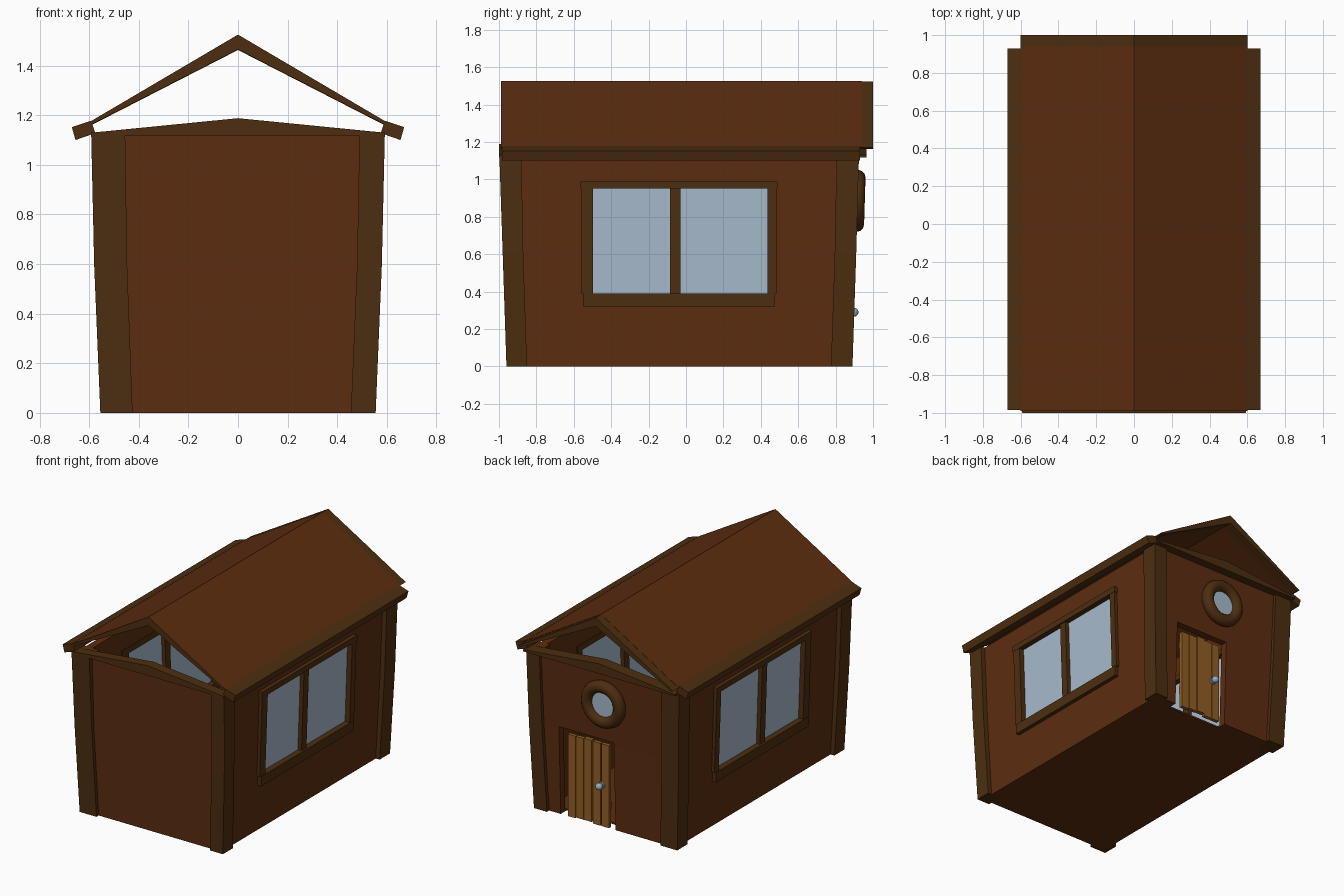
import bpy, bmesh, math, random
from mathutils import Matrix

if "Cube" in bpy.data.objects:
    bpy.data.objects.remove(bpy.data.objects["Cube"])

random.seed(4)


def material(name, rgb):
    m = bpy.data.materials.new(name)
    m.diffuse_color = (*rgb, 1)
    m.use_nodes = True
    m.node_tree.nodes["Principled BSDF"].inputs["Base Color"].default_value = m.diffuse_color
    return m


RED = material("red brown boards", (0.108, 0.026, 0.005))
TRIM = material("dark trim wood", (0.074, 0.027, 0.005))
GLASS = material("pale glass", (0.39, 0.50, 0.61))
DOOR = material("light door wood", (0.29, 0.112, 0.018))
METAL = material("knob metal", (0.30, 0.41, 0.50))


def make(name, bm, *mats):
    bmesh.ops.recalc_face_normals(bm, faces=bm.faces)
    me = bpy.data.meshes.new(name)
    bm.to_mesh(me)
    bm.free()
    ob = bpy.data.objects.new(name, me)
    bpy.context.collection.objects.link(ob)
    for m in mats:
        me.materials.append(m)
    return ob


def loft(name, levels, mat):
    """Closed stack of rectangles, each given as z, x0, x1, y0, y1."""
    bm = bmesh.new()
    rings = [[bm.verts.new(p) for p in ((a, c, z), (b, c, z), (b, d, z), (a, d, z))]
             for z, a, b, c, d in levels]
    for lo, hi in zip(rings, rings[1:]):
        for i in range(4):
            j = (i + 1) % 4
            bm.faces.new((lo[i], lo[j], hi[j], hi[i]))
    bm.faces.new(rings[0][::-1])
    bm.faces.new(rings[-1])
    return make(name, bm, mat)


def box(name, x0, x1, y0, y1, z0, z1, mat, lean=0.0):
    return loft(name, [(z, x0 + lean * z, x1 + lean * z, y0, y1) for z in (z0, z1)], mat)


def extrude_y(name, profile, y0, y1, *mats):
    """Extrude an x-z outline along y."""
    bm = bmesh.new()
    f = bm.faces.new([bm.verts.new((x, y0, z)) for x, z in profile])
    r = bmesh.ops.extrude_face_region(bm, geom=[f])
    for v in r["geom"]:
        if isinstance(v, bmesh.types.BMVert):
            v.co.y = y1
    return make(name, bm, *mats)


def cylinder_y(name, x, y, z, r, depth, mat, seg=32):
    bm = bmesh.new()
    bmesh.ops.create_cone(bm, cap_ends=True, segments=seg, radius1=r, radius2=r, depth=depth,
                          matrix=Matrix.Translation((x, y, z)) @ Matrix.Rotation(math.pi / 2, 4, 'X'))
    return make(name, bm, mat)


def smooth(ob):
    for p in ob.data.polygons:
        p.use_smooth = True


def cut(target, cutter):
    mod = target.modifiers.new("cut", 'BOOLEAN')
    mod.operation = 'DIFFERENCE'
    mod.solver = 'EXACT'
    mod.object = cutter
    bpy.context.view_layer.objects.active = target
    bpy.ops.object.modifier_apply(modifier="cut")
    bpy.data.objects.remove(cutter)


# Hollow tapered walls with floor, open at the top
walls = loft("walls", [(0, -.525, .525, -.935, .865), (.6, -.545, .545, -.955, .885),
                       (1.13, -.56, .56, -.965, .905)], RED)
cut(walls, loft("room_cutter", [(.012, -.475, .475, -.885, .815), (.6, -.495, .495, -.905, .835),
                                (1.2, -.512, .512, -.917, .857)], RED))
cut(walls, box("door_cutter", -.06, .365, .80, 1, -.1, .62, RED))
for s in (-1, 1):
    cut(walls, box("window_cutter", *sorted((s * .4, s * .7)), -.52, .455, .37, .965, RED))
cut(walls, cylinder_y("round_cutter", 0, .9, .885, .11, .3, RED))

# Slightly crooked corner posts
for side, name in ((-1, "left"), (1, "right")):
    ins = (.425, .447, .455) if side < 0 else (.455, .48, .49)
    outs = (.555, .58, .592)
    for end, ys in (("front", ((-.96, -.85), (-.98, -.87), (-.998, -.88))),
                    ("back", ((.775, .89), (.795, .91), (.805, .925)))):
        loft(f"{end}_{name}_post",
             [(z, *sorted((side * a, side * b)), *y)
              for z, a, b, y in zip((0, .6, 1.13), ins, outs, ys)], TRIM)

# Roof: thin chevron sheet with dark end faces, plus a back bargeboard
chevron = [(-.6, 1.172), (0, 1.525), (.6, 1.172), (.585, 1.165), (0, 1.465), (-.585, 1.165)]
roof = extrude_y("roof", chevron, -.99, .94, RED, TRIM)
for p in roof.data.polygons:
    if abs(p.normal.y) > .9:
        p.material_index = 1
extrude_y("back_bargeboard", [(x, z - .002) for x, z in chevron], .94, 1.0, TRIM)

# Low gable beams over the end walls
gable = [(-.59, 1.118), (.59, 1.118), (.588, 1.13), (0, 1.188), (-.588, 1.13)]
extrude_y("front_gable_beam", gable, -1.0, -.93, TRIM)
extrude_y("back_gable_beam", gable, .88, .965, TRIM)

# Eave beams
for s, name in ((-1, "left"), (1, "right")):
    extrude_y(f"{name}_eave_beam",
              [(s * x, z) for x, z in ((.655, 1.10), (.67, 1.152), (.592, 1.178), (.575, 1.128))],
              -.985, .93, TRIM)

# Side windows: leaning frames, mullion and one glass sheet
for s, name in ((-1, "left"), (1, "right")):
    def bar(part, a, b, y0, y1, z0, z1, mat):
        x0, x1 = sorted((s * a, s * b))
        box(f"{name}_window_{part}", x0, x1, y0, y1, z0, z1, mat, s * .035)
    bar("head", .465, .548, -.565, .49, .95, .99, TRIM)
    bar("sill", .465, .552, -.55, .475, .32, .39, TRIM)
    bar("front_jamb", .465, .546, -.56, -.497, .39, .95, TRIM)
    bar("back_jamb", .465, .546, .437, .485, .39, .95, TRIM)
    bar("mullion", .475, .538, -.085, -.03, .39, .95, TRIM)
    bar("glass", .502, .51, -.51, .45, .38, .96, GLASS)

# Round window above the door
bpy.ops.mesh.primitive_torus_add(major_radius=.125, minor_radius=.041, major_segments=32,
                                 minor_segments=12, location=(0, .915, .885),
                                 rotation=(math.pi / 2 - .03, 0, 0))
ring = bpy.context.object
ring.name = "round_window_frame"
ring.data.materials.append(TRIM)
smooth(ring)
cylinder_y("round_window_glass", 0, .915, .885, .11, .008, GLASS)

# Plank door with uneven ends
for i in range(5):
    x = -.01 + i * .065
    box(f"door_plank_{i + 1}", x, x + .059, .842, .87 + random.uniform(-.004, .004),
        random.uniform(0, .015), .58 + random.uniform(-.008, .008), DOOR)
for n, z in enumerate((.12, .46)):
    box(f"door_brace_{n + 1}", -.005, .305, .828, .845, z, z + .05, DOOR)

# Door knob
smooth_parts = [cylinder_y("knob_plate", .045, .874, .29, .024, .012, METAL, 16),
                cylinder_y("knob_stem", .045, .88, .29, .01, .03, METAL, 12)]
bm = bmesh.new()
bmesh.ops.create_uvsphere(bm, u_segments=16, v_segments=10, radius=.024,
                          matrix=Matrix.Translation((.045, .898, .29)))
smooth(make("knob_ball", bm, METAL))
